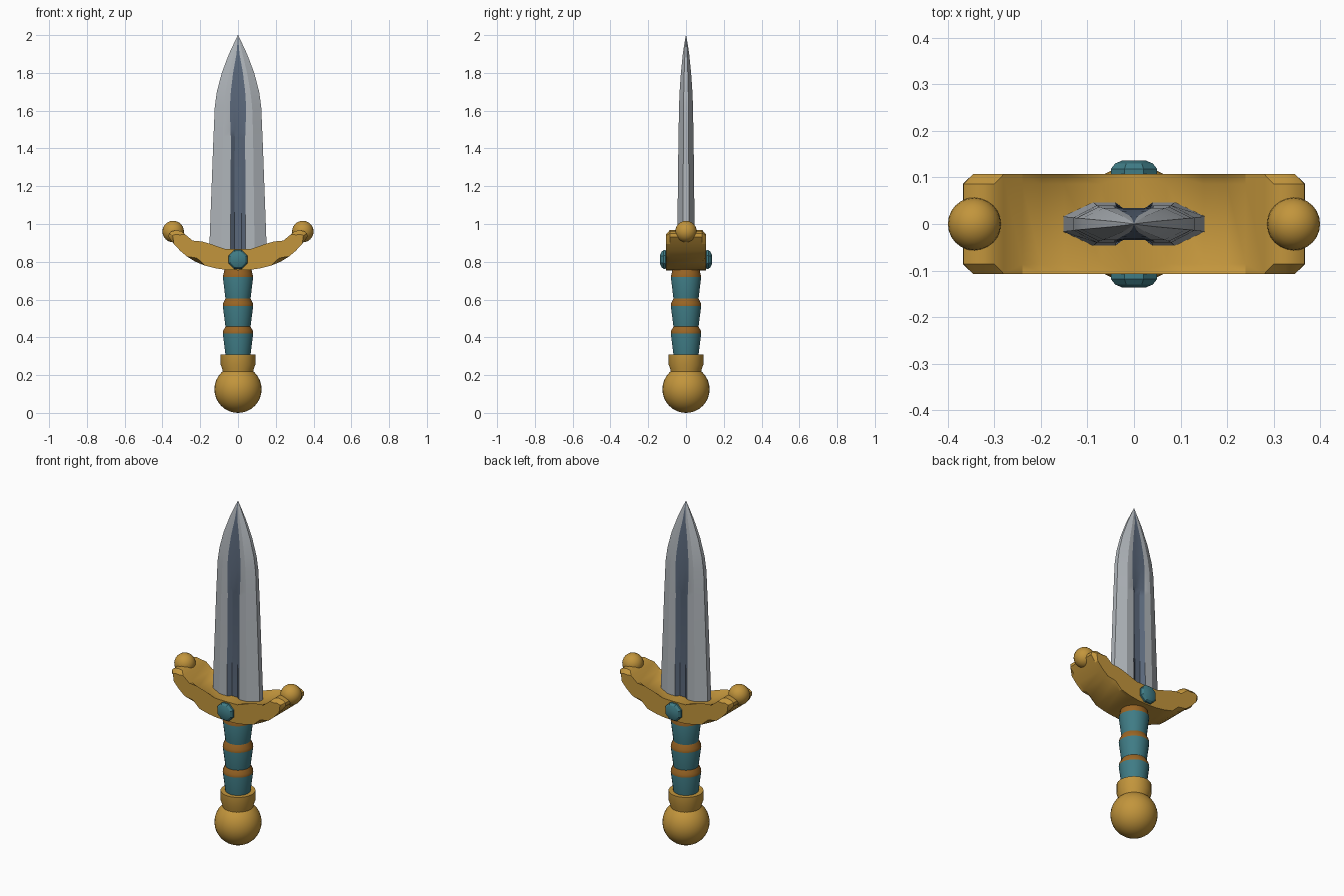
import bpy, bmesh, math
from mathutils import Matrix

if "Cube" in bpy.data.objects:
    bpy.data.objects.remove(bpy.data.objects["Cube"])


def mat(name, rgb):
    m = bpy.data.materials.new(name)
    m.diffuse_color = (*rgb, 1)
    m.use_nodes = True
    m.node_tree.nodes["Principled BSDF"].inputs["Base Color"].default_value = m.diffuse_color
    return m


gold = mat("gold", (0.54, 0.30, 0.045))
bronze = mat("bronze", (0.32, 0.13, 0.018))
teal = mat("teal", (0.05, 0.20, 0.235))
steel = mat("steel", (0.43, 0.46, 0.49))
slate = mat("dark steel", (0.105, 0.14, 0.20))


def finish(name, bm, mats, angle=35):
    bmesh.ops.recalc_face_normals(bm, faces=bm.faces[:])
    me = bpy.data.meshes.new(name)
    bm.to_mesh(me)
    bm.free()
    ob = bpy.data.objects.new(name, me)
    bpy.context.collection.objects.link(ob)
    for m in mats:
        me.materials.append(m)
    bpy.ops.object.select_all(action='DESELECT')
    ob.select_set(True)
    bpy.context.view_layer.objects.active = ob
    bpy.ops.object.shade_smooth_by_angle(angle=math.radians(angle))
    return ob


def loft(bm, rings):
    """Join rings of points into a capped skin; returns the side faces per band."""
    vr = [[bm.verts.new(p) for p in r] for r in rings]
    n = len(vr[0])
    bands = [[bm.faces.new((a[i], a[(i + 1) % n], b[(i + 1) % n], b[i])) for i in range(n)]
             for a, b in zip(vr, vr[1:])]
    bm.faces.new(vr[0][::-1])
    bm.faces.new(vr[-1])
    return bands


def lathe(bm, profile, n):
    return loft(bm, [[(r * math.cos(2 * math.pi * (i + .5) / n),
                       r * math.sin(2 * math.pi * (i + .5) / n), z) for i in range(n)]
                     for r, z in profile])


def ball(name, r, loc, n):
    bm = bmesh.new()
    bmesh.ops.create_uvsphere(bm, u_segments=n, v_segments=n // 2, radius=r,
                              matrix=Matrix.Translation(loc))
    finish(name, bm, [gold])


# Pommel and collar
ball("pommel", 0.125, (0, 0, 0.125), 32)
bm = bmesh.new()
lathe(bm, [(0.08, 0.2), (0.083, 0.23), (0.092, 0.255), (0.092, 0.31)], 32)
finish("collar", bm, [gold])

# Grip: flared wrapped sections separated by bronze bands
bm = bmesh.new()
bands = lathe(bm, [(0.066, 0.30), (0.081, 0.42), (0.079, 0.435), (0.067, 0.457),
                   (0.081, 0.565), (0.079, 0.58), (0.067, 0.605),
                   (0.081, 0.72), (0.076, 0.74), (0.07, 0.77)], 24)
for i, faces in enumerate(bands):
    for f in faces:
        f.material_index = 0 if i % 3 == 0 else 1
finish("grip", bm, [teal, bronze], 25)

# Crossguard: upswept profile extruded in depth with chamfered rims
half = [(.06, .757), (.116, .765), (.175, .780), (.227, .801), (.27, .828), (.306, .858),
        (.34, .895), (.368, .932), (.366, .95), (.35, .962), (.325, .967), (.3, .962),
        (.28, .945), (.24, .912), (.2, .888), (.15, .874), (.07, .868)]
outline = [(0, .755)] + half + [(0, .868)] + [(-x, z) for x, z in reversed(half)]
bm = bmesh.new()
loft(bm, [[(x, y, z) for x, z in outline] for y in (-0.107, 0.107)])
rim = [e for e in bm.edges if abs(e.verts[0].co.y - e.verts[1].co.y) < 1e-5]
bmesh.ops.bevel(bm, geom=rim, offset=0.021, segments=1, affect='EDGES')
finish("crossguard", bm, [gold], 30)

for side, s in (("left", -1), ("right", 1)):
    ball("guard_ball_" + side, 0.057, (s * 0.343, 0, 0.96), 24)

# Faceted gems on the front and back of the guard
for side, s in (("front", 1), ("back", -1)):
    bm = bmesh.new()
    lathe(bm, [(0.035, 0.095), (0.054, 0.108), (0.054, 0.118), (0.044, 0.13), (0.026, 0.137)], 8)
    bm.transform(Matrix.Translation((0, 0, 0.812)) @ Matrix.Rotation(s * math.pi / 2, 4, 'X'))
    finish("gem_" + side, bm, [teal], 25)

# Blade stations: height, edge half width, ridge, fuller half width, thickness, fuller depth
stations = [(0.84, .153, .088, .040, .047, .017), (1.46, .130, .080, .038, .040, .015),
            (1.50, .128, .079, .040, .039, .006), (1.62, .123, .075, .043, .037, .003),
            (1.70, .112, .066, .038, .034, .002), (1.80, .086, .048, .026, .027, .001),
            (1.90, .048, .024, .008, .017, .0005), (1.96, .020, .010, .003, .008, 0),
            (2.0, .001, .0006, .0003, .0005, 0)]
rings = []
for z, w, m, g, t, d in stations:
    q = [(w, t * .35), (m, t), (g, t), (g * .45, t - d)]
    top = q + [(-x, y) for x, y in reversed(q)]
    rings.append([(x, y, z) for x, y in top] + [(-x, -y, z) for x, y in top])
bm = bmesh.new()
for band in loft(bm, rings):
    for i, f in enumerate(band):
        if i % 8 in (2, 3, 4):
            f.material_index = 1
finish("blade", bm, [steel, slate], 20)
